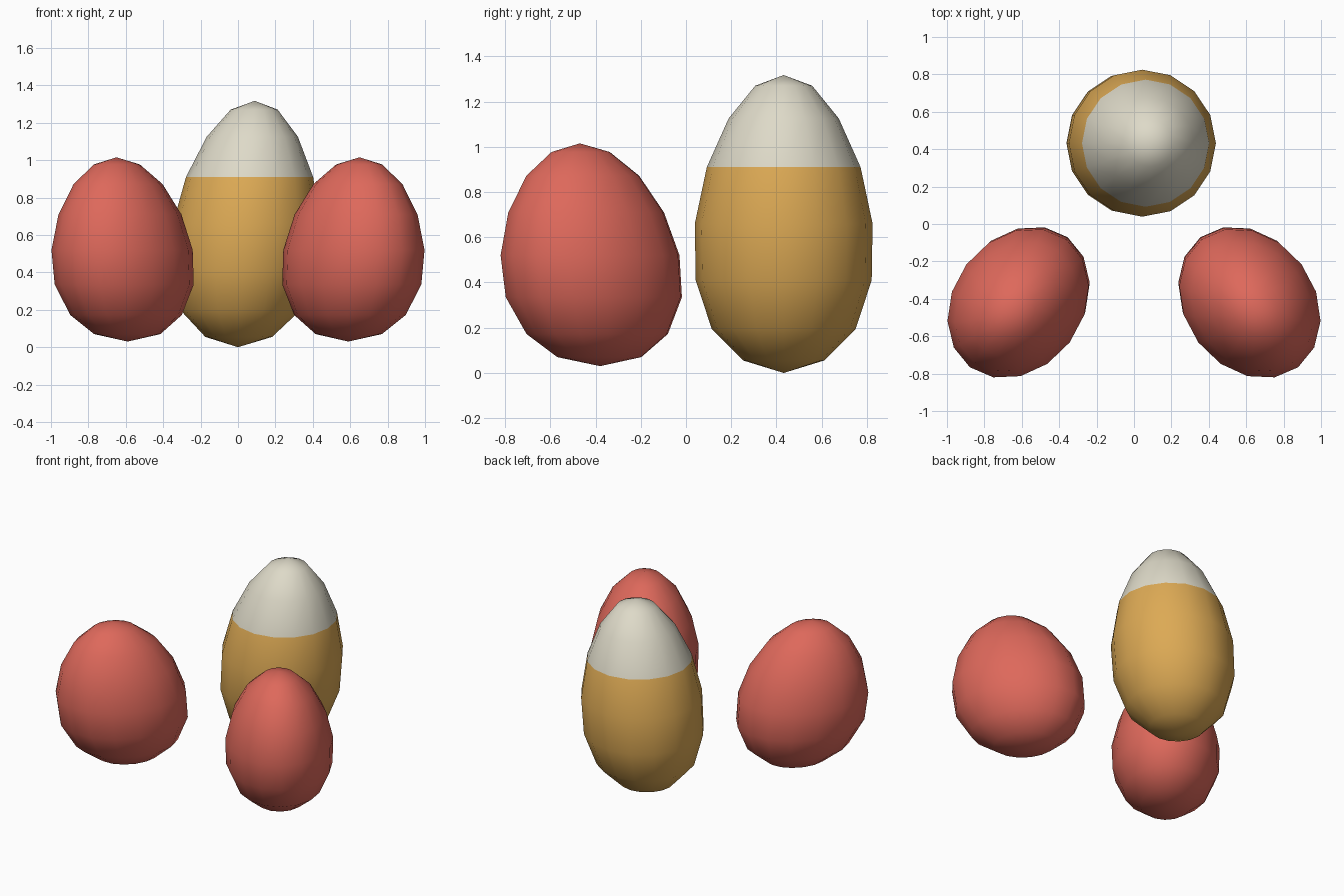
import bpy, bmesh, math

if "Cube" in bpy.data.objects:
    bpy.data.objects.remove(bpy.data.objects["Cube"])

SEGMENTS = 16


def material(name, rgb):
    m = bpy.data.materials.new(name)
    m.diffuse_color = (*rgb, 1)
    m.use_nodes = True
    m.node_tree.nodes["Principled BSDF"].inputs["Base Color"].default_value = m.diffuse_color
    return m


RED = material("coral red", (0.73, 0.14, 0.105))
GOLD = material("golden yellow", (0.72, 0.40, 0.09))
CREAM = material("cream white", (0.73, 0.70, 0.58))


def egg(name, profile, base, lean, radii, angle, mats, split=None):
    """Closed egg of level rings: profile is (height, relative radius), lean is the
    drift of ring centres per unit height, radii are the ring's half axes."""
    bm = bmesh.new()
    ca, sa = math.cos(angle), math.sin(angle)

    def point(z, r, t):
        u, v = radii[0] * r * math.cos(t), radii[1] * r * math.sin(t)
        return bm.verts.new((base[0] + lean[0] * z + u * ca - v * sa,
                             base[1] + lean[1] * z + u * sa + v * ca, z))

    bottom = point(*profile[0], 0)
    top = point(*profile[-1], 0)
    rings = [[point(z, r, 2 * math.pi * i / SEGMENTS) for i in range(SEGMENTS)]
             for z, r in profile[1:-1]]
    for i in range(SEGMENTS):
        j = (i + 1) % SEGMENTS
        bm.faces.new((bottom, rings[0][j], rings[0][i]))
        bm.faces.new((top, rings[-1][i], rings[-1][j]))
        for a, b in zip(rings, rings[1:]):
            bm.faces.new((a[i], a[j], b[j], b[i]))
    for f in bm.faces:
        f.smooth = True
        if split is not None and f.calc_center_median().z > split:
            f.material_index = 1
    bmesh.ops.recalc_face_normals(bm, faces=bm.faces)
    mesh = bpy.data.meshes.new(name)
    bm.to_mesh(mesh)
    bm.free()
    for m in mats:
        mesh.materials.append(m)
    ob = bpy.data.objects.new(name, mesh)
    bpy.context.collection.objects.link(ob)
    return ob


# Tall rear egg, golden with a cream cap
TALL = [(0, 0), (0.055, 0.455), (0.195, 0.81), (0.41, 0.99), (0.66, 1.0),
        (0.91, 0.865), (1.125, 0.62), (1.27, 0.32), (1.317, 0)]
egg("tall_rear_egg", TALL, (0, 0.432), (0.068, 0), (0.393, 0.393), 0,
    [GOLD, CREAM], split=0.91)

# Pair of flattened red eggs in front, mirrored left and right
SMALL = [(0.03, 0), (0.07, 0.47), (0.172, 0.79), (0.335, 0.985), (0.52, 1.0),
         (0.71, 0.87), (0.872, 0.63), (0.977, 0.325), (1.015, 0)]
for side, name in ((1, "right_red_egg"), (-1, "left_red_egg")):
    egg(name, SMALL, (side * 0.588, -0.377), (side * 0.061, -0.091),
        (0.428, 0.346), side * math.radians(-53), [RED])
